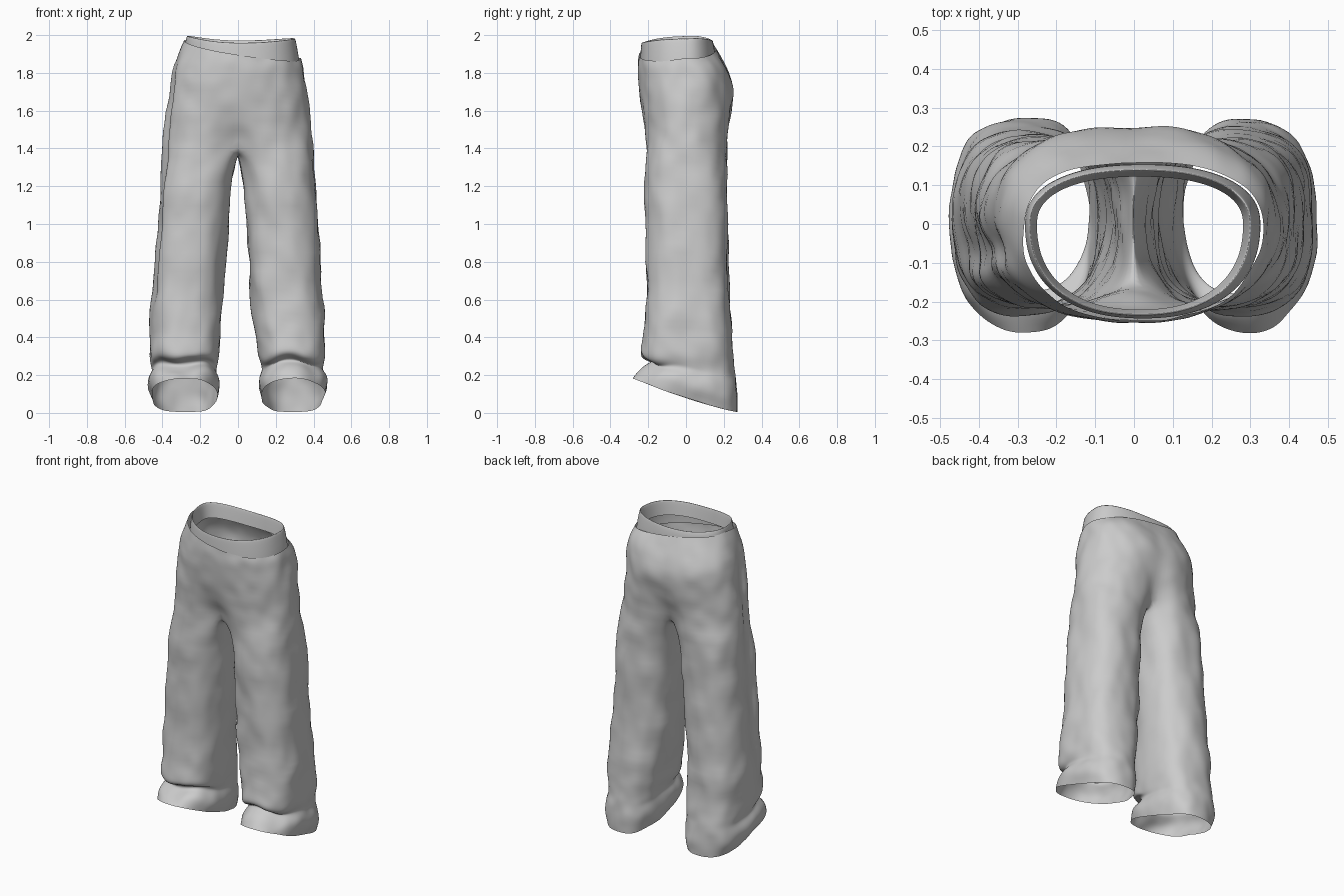
import bpy, bmesh
from math import sin, cos, radians, pi, exp

if "Cube" in bpy.data.objects:
    bpy.data.objects.remove(bpy.data.objects["Cube"])

K, L = 16, 6          # outer and inner-thigh segments of one leg loop


def spow(v, p):
    return (abs(v) ** p) * (1 if v >= 0 else -1)


def bridge(bm, a, b, closed):
    n = len(a)
    for i in range(n if closed else n - 1):
        j = (i + 1) % n
        bm.faces.new((a[i], a[j], b[j], b[i]))


def finish(bm, name, wrinkle):
    bmesh.ops.remove_doubles(bm, verts=bm.verts, dist=1e-5)
    bmesh.ops.recalc_face_normals(bm, faces=bm.faces)
    me = bpy.data.meshes.new(name)
    bm.to_mesh(me)
    bm.free()
    me.polygons.foreach_set("use_smooth", [True] * len(me.polygons))
    ob = bpy.data.objects.new(name, me)
    bpy.context.collection.objects.link(ob)
    sub = ob.modifiers.new("smooth", 'SUBSURF')
    sub.levels = sub.render_levels = 2
    if wrinkle:
        tex = bpy.data.textures.new("cloth_wrinkles", 'CLOUDS')
        tex.noise_scale = 0.16
        tex.noise_depth = 1
        d = ob.modifiers.new("wrinkles", 'DISPLACE')
        d.texture, d.strength, d.mid_level = tex, wrinkle, 0.5
        d.texture_coords = 'LOCAL'
    return ob


def edge_z(x, y):
    # slanted top edge of the outer cloth, lower on the +x side
    return 1.93 - 0.05 * x / 0.32 + 0.035 * min(y / 0.25, 0)


def groove(s, i, z):
    # long side-seam crease on the -x side
    return 0.04 if s < 0 and i == 7 and 0.7 < z < 1.8 else 0


# hips: z (None = slanted edge), left width, right width, front y, back y, centre dent
HIPS = [
    (None, .285, .335, -.25, .16, 0),
    (1.83, .345, .354, -.254, .225, 0),
    (1.74, .364, .362, -.252, .258, .02),
    (1.62, .387, .375, -.243, .248, .06),
    (1.52, .395, .387, -.233, .24, .14),
    (1.42, .403, .398, -.224, .233, .35),
]
# legs: z front, z back, left inner/outer x, right inner/outer x, front y, back y
LEGS = [
    (1.30, 1.30, .020, .408, .015, .406, -.218, .222),
    (1.15, 1.15, .037, .422, .032, .418, -.215, .22),
    (.95, .95, .052, .437, .050, .430, -.215, .222),
    (.75, .75, .066, .450, .053, .443, -.212, .225),
    (.55, .55, .085, .465, .066, .460, -.210, .232),
    (.42, .40, .090, .470, .090, .463, -.225, .245),
    (.34, .30, .095, .472, .107, .463, -.245, .253),
    (.295, .22, .100, .465, .115, .455, -.245, .258),
    (.275, .18, .115, .452, .128, .447, -.165, .264),
    (.25, .14, .100, .474, .110, .468, -.195, .270),
    (.225, .08, .092, .482, .108, .478, -.245, .275),
    (.185, .005, .113, .458, .123, .458, -.285, .272),
]


def hip_ring(bm, s, row):
    z, wl, wr, yf, yb, dent = row
    w, ring = (wl if s < 0 else wr), []
    for i in range(K + 1):
        a = -pi / 2 + pi * i / K
        x = w * spow(cos(a), 2 / 2.4) if 0 < i < K else 0
        y = spow(sin(a), 2 / 2.4)
        y = (y * -yf if y < 0 else y * yb) * (1 - dent * exp(-(x / .07) ** 2))
        zz = edge_z(s * x, y) if z is None else z
        ring.append(bm.verts.new((s * (x - groove(s, i, zz)), y, zz)))
    return ring


def leg_ring(bm, s, row):
    zf, zb, il, ol, ir, orr, yf, yb = row
    xi, xo = (il, ol) if s < 0 else (ir, orr)
    cx, rx, cy, ry = (xi + xo) / 2, (xo - xi) / 2, (yf + yb) / 2, (yb - yf) / 2
    ring = []
    for i in range(K + L):
        a = radians(-130 + 260 * i / K if i <= K else 130 + 100 * (i - K) / L)
        fold = 1 + 0.018 * sin(5 * a + 8 * zf * s + s) + 0.012 * sin(3 * a - 17 * zf)
        x = cx + rx * fold * spow(cos(a), 2 / 2.5)
        y = cy + ry * spow(sin(a), 2 / 2.5) * (1 + (fold - 1) * .7)
        t = min(max((y - yf) / (yb - yf), 0), 1)
        z = zb + (zf - zb) * (1 - t) ** 1.25
        if .2 < zf < .45:       # uneven gathers above the cuff
            z += 0.014 * sin(4 * a + 2 * s) * (1 - t)
        ring.append(bm.verts.new((s * (x - groove(s, i, zf)), y, z)))
    return ring


# trousers: seat halves, each splitting into a leg at the crotch
bm = bmesh.new()
for s in (-1, 1):
    prev = None
    for row in HIPS:
        ring = hip_ring(bm, s, row)
        if prev:
            bridge(bm, prev, ring, False)
        prev = ring
    y0, y1 = prev[-1].co.y, prev[0].co.y
    for k in range(1, L):
        t = k / L
        prev.append(bm.verts.new((0, y0 + (y1 - y0) * t, 1.42 - .03 * sin(pi * t))))
    for row in LEGS:
        ring = leg_ring(bm, s, row)
        bridge(bm, prev, ring, True)
        prev = ring
finish(bm, "trousers", 0.025)

# waistband: rises from inside the outer edge, rolls over and faces inward
bm = bmesh.new()
BAND = [  # x min, x max, y front, y back, height mode
    (-.283, .328, -.245, .155, "tuck"),
    (-.280, .326, -.243, .154, "edge"),
    (-.272, .305, -.238, .142, "top"),
    (-.266, .299, -.233, .137, "top"),
    (-.252, .283, -.222, .123, "facing"),
]
prev = None
for x0, x1, yf, yb, mode in BAND:
    ring = []
    for i in range(32):
        a = 2 * pi * i / 32
        x = (x0 + x1) / 2 + (x1 - x0) / 2 * spow(cos(a), 2 / 2.3)
        y = spow(sin(a), 2 / 2.3)
        y *= -yf if y < 0 else yb
        top = 1.962 + .034 * (x / .28) ** 2 * (1.1 if x < 0 else .6) + .012 * max(y, 0) / .14
        z = {"tuck": edge_z(x, y) - .05, "edge": edge_z(x, y) - .005,
             "top": top, "facing": top - .09}[mode]
        ring.append(bm.verts.new((x, y, z)))
    if prev:
        bridge(bm, prev, ring, True)
    prev = ring
finish(bm, "waistband", 0)
